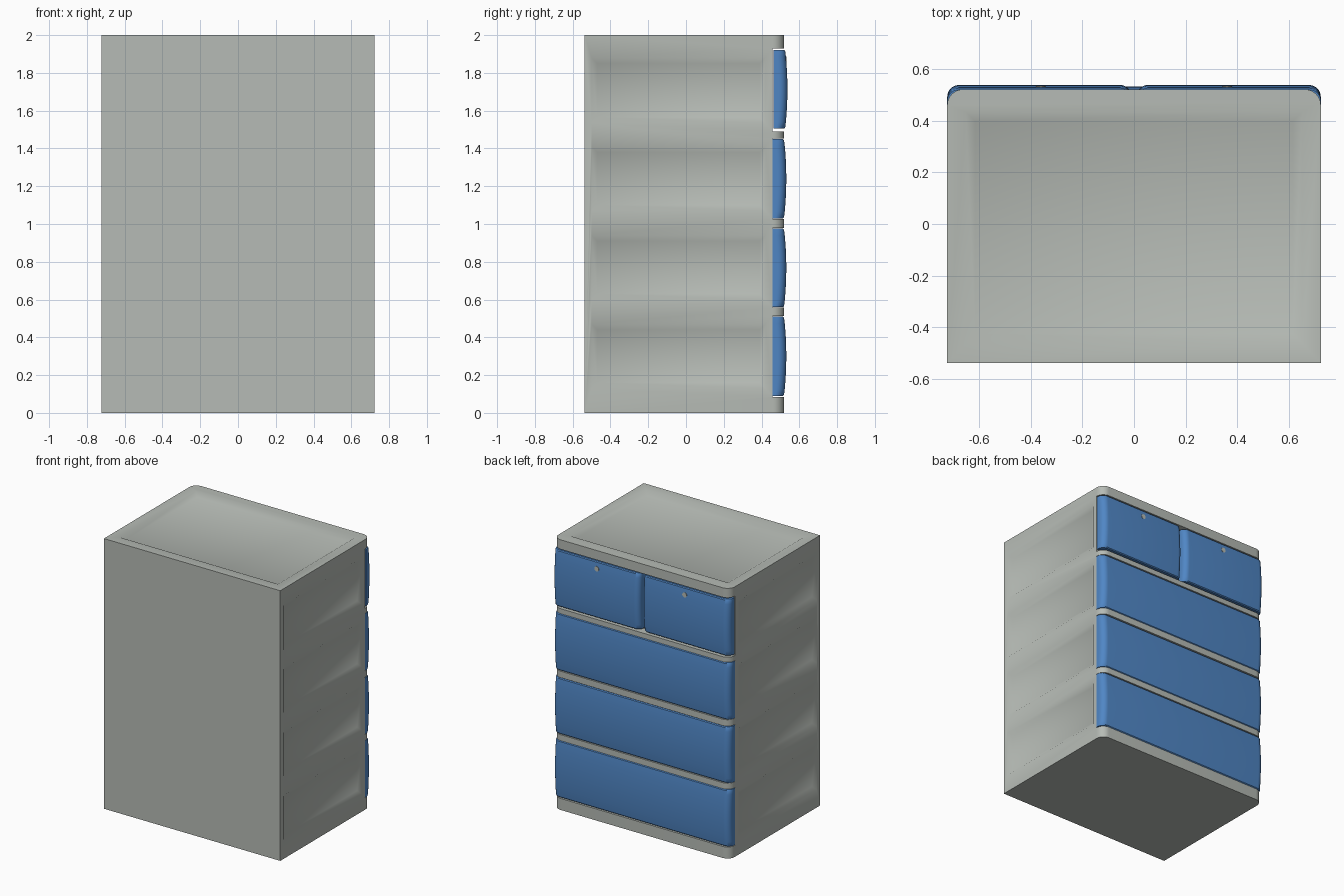
import bpy, bmesh, math
from mathutils import Matrix

if "Cube" in bpy.data.objects:
    bpy.data.objects.remove(bpy.data.objects["Cube"])


def material(name, rgb):
    m = bpy.data.materials.new(name)
    m.diffuse_color = (*rgb, 1)
    m.use_nodes = True
    m.node_tree.nodes["Principled BSDF"].inputs["Base Color"].default_value = m.diffuse_color
    return m


GREY = material("warm grey plastic", (0.47, 0.50, 0.465))
BLUE = material("blue plastic", (0.08, 0.24, 0.56))


def finish(bm, name, mat):
    bmesh.ops.recalc_face_normals(bm, faces=bm.faces)
    me = bpy.data.meshes.new(name)
    bm.to_mesh(me)
    bm.free()
    ob = bpy.data.objects.new(name, me)
    bpy.context.collection.objects.link(ob)
    me.materials.append(mat)
    return ob


def activate(ob):
    bpy.ops.object.select_all(action='DESELECT')
    ob.select_set(True)
    bpy.context.view_layer.objects.active = ob


def smooth(ob):
    activate(ob)
    bpy.ops.object.shade_smooth_by_angle(angle=math.radians(35))


def loft(bm, rings):
    """Closed solid through rings of equal point count."""
    vs = [[bm.verts.new(p) for p in r] for r in rings]
    n = len(vs[0])
    for a, b in zip(vs, vs[1:]):
        for i in range(n):
            bm.faces.new((a[i], a[(i + 1) % n], b[(i + 1) % n], b[i]))
    bm.faces.new(vs[0][::-1])
    bm.faces.new(vs[-1])


def plan(x0, x1, yb, yf, r0, r1, z, seg=8):
    """Outline with its two corners at yf rounded by r0 (x0 side) and r1 (x1 side)."""
    pts = [(x0, yb, z), (x1, yb, z)]
    for i in range(seg + 1):
        a = math.pi / 2 * i / seg
        pts.append((x1 - r1 + r1 * math.cos(a), yf - r1 + r1 * math.sin(a), z))
    for i in range(seg + 1):
        a = math.pi / 2 * (1 + i / seg)
        pts.append((x0 + r0 + r0 * math.cos(a), yf - r0 + r0 * math.sin(a), z))
    return pts


def rect(u0, u1, v0, v1, grow, place):
    g = grow
    return [place(u, v) for u, v in ((u0 - g, v0 - g), (u1 + g, v0 - g), (u1 + g, v1 + g), (u0 - g, v1 + g))]


# cabinet body with rounded corners on the drawer side
W, BACK, FACE = 0.722, -0.537, 0.52
bm = bmesh.new()
loft(bm, [plan(-W, W, BACK, FACE, 0.06, 0.06, z) for z in (0, 2)])
body = finish(bm, "cabinet_body", GREY)

# cutters: drawer slots, sloped side panels, sloped top tray
ROWS = [(0.09, 0.51), (0.56, 0.975), (1.03, 1.45), (1.505, 1.922)]
SLOTS = [(0.085, 0.513), (0.557, 0.98), (1.027, 1.453), (1.49, 1.93)]
PANELS = [(0.13, 0.47), (0.60, 0.94), (1.07, 1.41), (1.535, 1.88)]
bm = bmesh.new()
for z0, z1 in SLOTS:
    loft(bm, [rect(-1, 1, 0.457, 0.7, 0, lambda u, v, z=z: (u, v, z)) for z in (z0, z1)])
for s in (-1, 1):
    for z0, z1 in PANELS:
        loft(bm, [rect(-0.50, 0.42, z0, z1, g, lambda u, v, x=x: (s * x, u, v))
                  for g, x in ((-0.03, W - 0.02), (0.015, W + 0.01))])
loft(bm, [rect(-0.65, 0.65, -0.46, 0.433, g, lambda u, v, z=z: (u, v, z))
          for g, z in ((-0.036, 1.98), (0.018, 2.01))])
cutter = finish(bm, "recess_cutter", GREY)
cutter.hide_render = True
mod = body.modifiers.new("recesses", 'BOOLEAN')
mod.operation, mod.solver, mod.object = 'DIFFERENCE', 'EXACT', cutter
activate(body)
bpy.ops.object.modifier_apply(modifier="recesses")
bpy.data.objects.remove(cutter)
smooth(body)


# bulging drawer fronts
def drawer(name, x0, x1, z0, z1, yb, yf, r0, r1):
    rings = []
    n = 12
    for i in range(n + 1):
        t = i / n
        y = yf - 0.012 * (2 * t - 1) ** 2
        rings.append(plan(x0, x1, yb, y, r0, r1, z0 + (z1 - z0) * t))
    # small rounding at top and bottom edges
    first = [(x, max(y - 0.006, yb), z0) for x, y, z in rings[0]]
    last = [(x, max(y - 0.006, yb), z1) for x, y, z in rings[-1]]
    rings[0] = [(x, y, z + 0.006) for x, y, z in rings[0]]
    rings[-1] = [(x, y, z - 0.006) for x, y, z in rings[-1]]
    bm = bmesh.new()
    loft(bm, [first] + rings + [last])
    smooth(finish(bm, name, BLUE))


for k, (z0, z1) in enumerate(ROWS[:3]):
    drawer(f"wide_drawer_{k + 1}", -W, W, z0, z1, 0.457, 0.531, 0.045, 0.045)
z0, z1 = ROWS[3]
drawer("small_drawer_left", -W, -0.012, z0, z1, 0.464, 0.537, 0.045, 0.04)
drawer("small_drawer_right", 0.012, W, z0, z1, 0.464, 0.537, 0.04, 0.045)

# round locks on the small drawers
for name, x in (("lock_left", -0.36), ("lock_right", 0.36)):
    bm = bmesh.new()
    bmesh.ops.create_cone(bm, cap_ends=True, segments=20, radius1=0.018, radius2=0.018, depth=0.012,
                          matrix=Matrix.Translation((x, 0.527, 1.87)) @ Matrix.Rotation(math.pi / 2, 4, 'X'))
    smooth(finish(bm, name, GREY))
